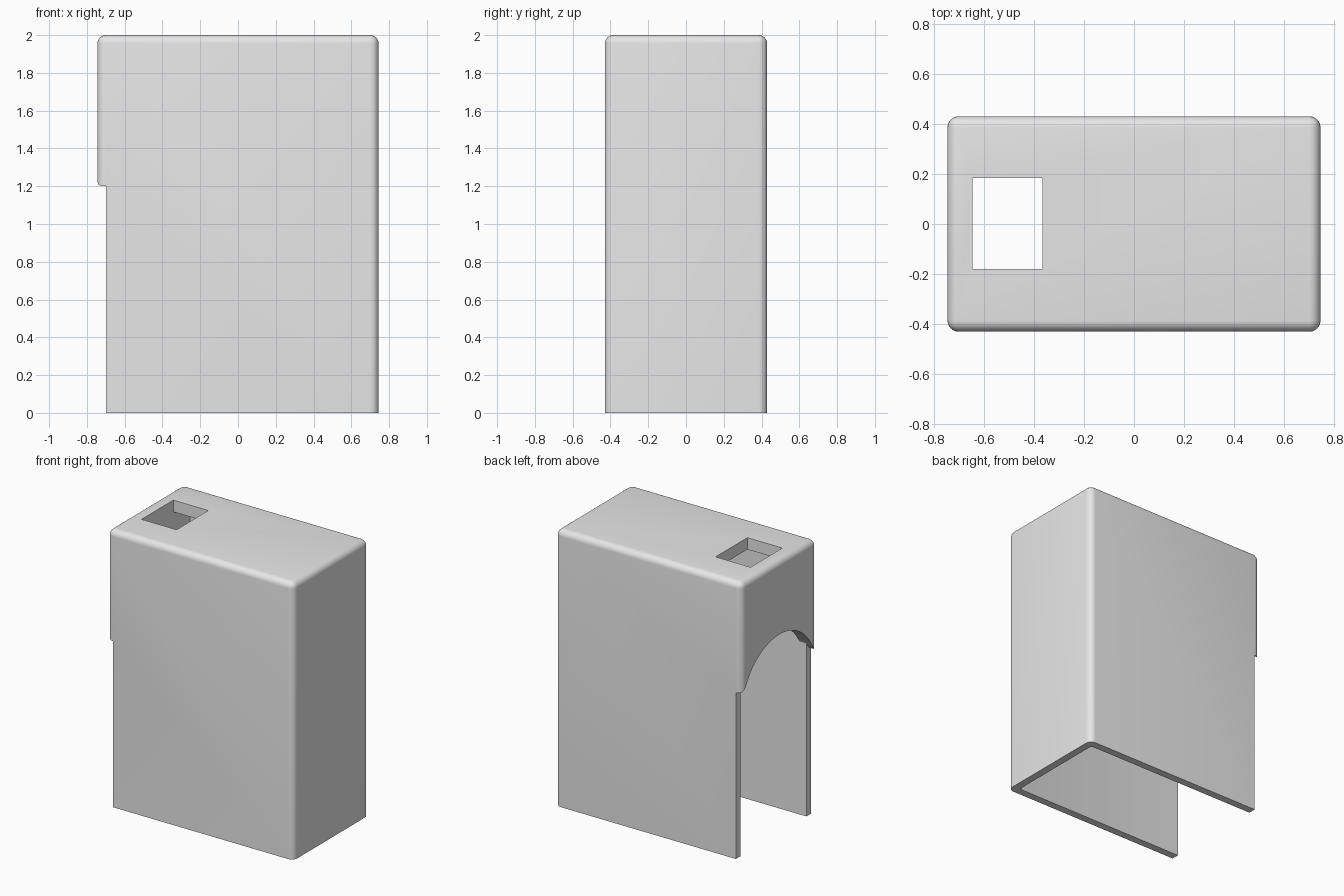
import bpy, bmesh, math

HALF_X, HALF_Y, HEIGHT = 0.745, 0.43, 2.0
RADIUS = 0.045
INNER_Y = 0.375
LEG_X = -0.70

cube = bpy.data.objects.get("Cube")
if cube:
    bpy.data.objects.remove(cube, do_unlink=True)


def make_object(name, bm):
    bmesh.ops.recalc_face_normals(bm, faces=bm.faces)
    mesh = bpy.data.meshes.new(name)
    bm.to_mesh(mesh)
    bm.free()
    obj = bpy.data.objects.new(name, mesh)
    bpy.context.collection.objects.link(obj)
    return obj


def make_box(name, low, high, rounded=None, radius=0.0, segments=6):
    bm = bmesh.new()
    bmesh.ops.create_cube(bm, size=1)
    for v in bm.verts:
        v.co = [lo + (c + 0.5) * (hi - lo) for c, lo, hi in zip(v.co, low, high)]
    if rounded:
        edges = [e for e in bm.edges if rounded(e)]
        bmesh.ops.bevel(bm, geom=edges, offset=radius, segments=segments,
                        profile=0.5, affect='EDGES')
    return make_object(name, bm)


def make_prism(name, profile, x0, x1):
    """Extrude a (y, z) outline along x."""
    bm = bmesh.new()
    face = bm.faces.new([bm.verts.new((x0, y, z)) for y, z in profile])
    moved = bmesh.ops.extrude_face_region(bm, geom=[face])["geom"]
    verts = [g for g in moved if isinstance(g, bmesh.types.BMVert)]
    bmesh.ops.translate(bm, verts=verts, vec=(x1 - x0, 0, 0))
    return make_object(name, bm)


def is_vertical(e):
    a, b = e.verts
    return abs(a.co.z - b.co.z) > 0.1


def cut(target, cutter):
    cutter.hide_render = True
    mod = target.modifiers.new("cut", 'BOOLEAN')
    mod.operation = 'DIFFERENCE'
    mod.solver = 'EXACT'
    mod.object = cutter
    bpy.context.view_layer.objects.active = target
    bpy.ops.object.modifier_apply(modifier=mod.name)
    bpy.data.objects.remove(cutter, do_unlink=True)


def arch_outline(half_width, flare):
    """Arched opening: round crown, optional flared feet, straight down."""
    crown_z, crown_r, reach = 1.04, 0.43, 0.375
    limit = math.asin(reach / crown_r)
    steps = 32
    arc = []
    for i in range(steps + 1):
        a = limit - 2 * limit * i / steps
        arc.append((crown_r * math.sin(a), crown_z + crown_r * math.cos(a)))
    right = [(half_width, -0.1)] + flare
    left = [(-y, z) for y, z in reversed(right)]
    return right + arc + left


# Outer shell, rounded everywhere except around the open bottom
shell = make_box("cover_shell", (-HALF_X, -HALF_Y, 0), (HALF_X, HALF_Y, HEIGHT),
                 lambda e: max(v.co.z for v in e.verts) > 0.1, RADIUS)

# Hollow interior
cut(shell, make_box("interior_cutter", (-0.645, -INNER_Y, -0.1), (0.69, INNER_Y, 1.915),
                    lambda e: is_vertical(e) and e.verts[0].co.x > 0, 0.02, 4))

# Flared arch that trims the outer face and the two side walls
flare = [(0.6, 1.2), (0.43, 1.2), (0.41, 1.207), (0.392, 1.225)]
cut(shell, make_prism("arch_cutter", arch_outline(0.6, flare), -1, LEG_X))

# The arch continued through the thick end wall, between the side walls
cut(shell, make_prism("arch_inner_cutter", arch_outline(INNER_Y, []), -0.9, -0.6))

# Rectangular opening in the top, flush with the end wall inside
cut(shell, make_box("top_opening_cutter", (-0.645, -0.18, 1.8), (-0.365, 0.183, 2.2)))

# Plain grey finish
grey = bpy.data.materials.new("plain_grey")
grey.use_nodes = True
colour = (0.8, 0.8, 0.8, 1)
grey.diffuse_color = colour
grey.node_tree.nodes["Principled BSDF"].inputs["Base Color"].default_value = colour
shell.data.materials.clear()
shell.data.materials.append(grey)
for p in shell.data.polygons:
    p.material_index = 0

bpy.ops.object.select_all(action='DESELECT')
shell.select_set(True)
bpy.context.view_layer.objects.active = shell
bpy.ops.object.shade_smooth_by_angle(angle=math.radians(30))
